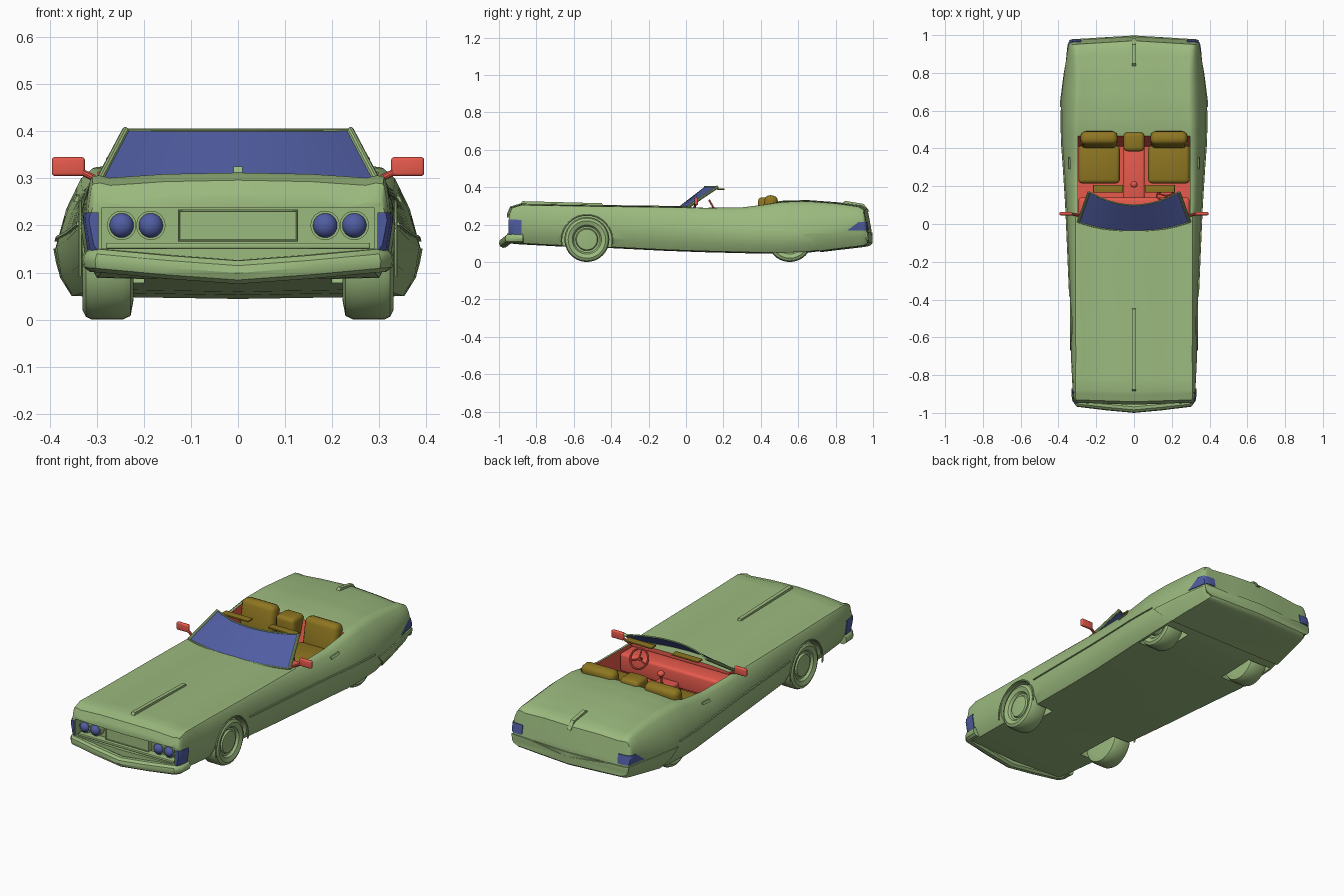
import bpy, bmesh
from math import sin, cos, pi, radians
from mathutils import Matrix, Vector

cube = bpy.data.objects.get("Cube")
if cube:
    bpy.data.objects.remove(cube)


def material(name, rgb):
    m = bpy.data.materials.new(name)
    m.use_nodes = True
    m.diffuse_color = (*rgb, 1)
    m.node_tree.nodes["Principled BSDF"].inputs["Base Color"].default_value = (*rgb, 1)
    return m


GREEN = material("sage green", (.33, .49, .21))
BLUE = material("glass blue", (.08, .11, .36))
RED = material("interior red", (.82, .105, .075))
GOLD = material("seat ochre", (.27, .18, .015))
parts = []


def finish(bm, name, mat):
    bmesh.ops.remove_doubles(bm, verts=bm.verts, dist=1e-5)
    bmesh.ops.recalc_face_normals(bm, faces=bm.faces)
    mesh = bpy.data.meshes.new(name)
    bm.to_mesh(mesh)
    bm.free()
    return add(name, mesh, mat)


def add(name, mesh, mat):
    mesh.materials.clear()
    mesh.materials.append(mat)
    obj = bpy.data.objects.new(name, mesh)
    bpy.context.collection.objects.link(obj)
    parts.append(obj)
    return obj


def grid(bm, rings, wrap_ring=False, wrap_all=False):
    rows = [[bm.verts.new(p) for p in ring] for ring in rings]
    n = len(rows[0])
    for i in range(len(rows) - (not wrap_all)):
        a, b = rows[i], rows[(i + 1) % len(rows)]
        for j in range(n - (not wrap_ring)):
            k = (j + 1) % n
            bm.faces.new((a[j], a[k], b[k], b[j]))
    return rows


def box(name, loc, size, mat, bevel=0, tilt=0):
    bm = bmesh.new()
    bmesh.ops.create_cube(bm, size=1)
    bmesh.ops.scale(bm, vec=size, verts=bm.verts)
    if bevel:
        bmesh.ops.bevel(bm, geom=bm.edges[:], offset=bevel, segments=3, profile=.5, affect='EDGES')
    bmesh.ops.transform(bm, matrix=Matrix.Translation(loc) @ Matrix.Rotation(radians(tilt), 4, 'X'), verts=bm.verts)
    return finish(bm, name, mat)


def prism(name, yz, lo, hi, mat):
    """Side outline extruded from x = lo to x = hi."""
    bm = bmesh.new()
    rows = grid(bm, [[(x, y, z) for y, z in yz] for x in (lo, hi)], wrap_ring=True)
    for row in rows:
        bm.faces.new(row)
    return finish(bm, name, mat)


def tube(name, pts, radius, mat, closed=False):
    cu = bpy.data.curves.new(name, 'CURVE')
    cu.dimensions, cu.bevel_depth, cu.bevel_resolution = '3D', radius, 3
    cu.use_fill_caps = True
    sp = cu.splines.new('POLY')
    sp.points.add(len(pts) - 1)
    sp.use_cyclic_u = closed
    for p, co in zip(sp.points, pts):
        p.co = (*co, 1)
    tmp = bpy.data.objects.new(name, cu)
    mesh = bpy.data.meshes.new_from_object(tmp)
    bpy.data.objects.remove(tmp)
    return add(name, mesh, mat)


def rod(name, loc, radius, depth, axis, mat, segs=32):
    bm = bmesh.new()
    bmesh.ops.create_cone(bm, cap_ends=True, segments=segs, radius1=radius, radius2=radius, depth=depth)
    turn = Vector((0, 0, 1)).rotation_difference(Vector(axis)).to_matrix().to_4x4()
    bmesh.ops.transform(bm, matrix=Matrix.Translation(loc) @ turn, verts=bm.verts)
    return finish(bm, name, mat)


def ball(name, loc, scale, mat):
    bm = bmesh.new()
    bmesh.ops.create_uvsphere(bm, u_segments=24, v_segments=12, radius=1)
    bmesh.ops.transform(bm, matrix=Matrix.Translation(loc) @ Matrix.Diagonal((*scale, 1)), verts=bm.verts)
    return finish(bm, name, mat)


def boolean(obj, cutter, op, mat=GREEN):
    mod = obj.modifiers.new("cut", 'BOOLEAN')
    mod.operation, mod.object, mod.solver = op, cutter, 'EXACT'
    deps = bpy.context.evaluated_depsgraph_get()
    deps.update()
    mesh = bpy.data.meshes.new_from_object(obj.evaluated_get(deps))
    obj.modifiers.clear()
    obj.data = mesh
    parts.remove(cutter)
    bpy.data.objects.remove(cutter)
    mesh.materials.clear()
    mesh.materials.append(mat)
    mesh.polygons.foreach_set("material_index", [0] * len(mesh.polygons))


# Body shell: y, top half width, widest half width, top z, widest z, bottom z
STATIONS = [
    (-.945, .303, .314, .25, .21, .125), (-.93, .308, .32, .288, .21, .105),
    (-.88, .31, .325, .304, .21, .10), (-.7, .308, .334, .301, .2, .09),
    (-.4, .31, .338, .296, .195, .08), (-.1, .31, .352, .292, .18, .065),
    (.1, .31, .362, .288, .17, .058), (.3, .31, .376, .29, .16, .053),
    (.42, .31, .385, .305, .155, .05), (.52, .31, .388, .32, .15, .05),
    (.65, .305, .386, .323, .155, .055), (.8, .303, .37, .312, .18, .075),
    (.92, .31, .352, .295, .215, .09), (.95, .318, .347, .278, .21, .095),
    (.962, .32, .342, .215, .19, .1), (.972, .315, .335, .16, .13, .108)]


def section(y, wt, wm, zt, zm, zb):
    d, h = wm - wt, zm - zt
    half = [(0, zt + .008), (.5 * wt, zt + .005), (.88 * wt, zt - .003), (.95 * wt, zt + .002), (wt, zt),
            (wt + .3 * d, zt + .12 * h), (wt + .7 * d, zt + .5 * h), (wm, zm),
            (wm - .01, zm + .6 * (zb - zm)), (wm - .035, zb), (.5 * wm, zb - .003), (0, zb - .006)]
    loop = half + [(-x, z) for x, z in half[-2:0:-1]]
    k = (.012 if y < 0 else .02) * min(1, max(0, (abs(y) - .75) / .2)) * (1 if y > 0 else -1)
    return [(x, y + k * (1 - abs(x) / .33), z) for x, z in loop]


bm = bmesh.new()
rings = []
for a, b in zip(STATIONS, STATIONS[1:]):
    for t in (0, 1 / 3, 2 / 3):
        rings.append(section(*[p + (q - p) * t for p, q in zip(a, b)]))
rings.append(section(*STATIONS[-1]))
rows = grid(bm, rings, wrap_ring=True)
for row in (rows[0], rows[-1]):
    hub = bm.verts.new((row[0].co + row[11].co) / 2)
    for j in range(len(row)):
        bm.faces.new((row[j], row[(j + 1) % len(row)], hub))
body = finish(bm, "body", GREEN)
solid = body.data.copy()


def plate(name, yz, lo, hi, grow, mat):
    """Raised patch that follows the body surface."""
    mesh = solid.copy()
    for v, n in zip(mesh.vertices, [v.normal.copy() for v in solid.vertices]):
        v.co += n * grow
    boolean(add(name, mesh, mat), prism("cutter", yz, lo, hi, mat), 'INTERSECT', mat)


# Openings: cockpit, wheel wells, grille recess
boolean(body, prism("cutter", [(.03, .13), (.41, .13), (.47, .33), (.47, .5), (.03, .5)], -.297, .297, RED), 'DIFFERENCE')
boolean(body, box("cutter", (0, -.95, .194), (.58, .1, .086), GREEN), 'DIFFERENCE')
for s in (1, -1):
    boolean(body, rod("cutter", (s * .3, -.53, .115), .133, .2, (1, 0, 0), GREEN, 48), 'DIFFERENCE')
    boolean(body, rod("cutter", (s * .27, .555, .115), .125, .14, (1, 0, 0), GREEN, 48), 'DIFFERENCE')

# Cabin lining: every cut face inside the cockpit opening
body.data.materials.append(RED)
for p in body.data.polygons:
    x, y, z = p.center
    outer_skin = p.normal.z > .8 and z > .2
    rear_well = y > .43 and z < .19
    if abs(x) < .2975 and .02 < y < .48 and z > .125 and not (outer_skin or rear_well):
        p.material_index = 1

# Bumpers and centre ridges
half = [(.306, -.87, .126), (.304, -.925, .126), (.29, -.945, .125), (.15, -.96, .112)]
tube("front_bumper", half + [(0, -.974, .101)] + [(-x, y, z) for x, y, z in half[::-1]], .026, GREEN)
plate("rear_bumper", [(.62, .15), (1.05, .16), (1.05, .08), (.72, .05)], -.5, .5, .006, GREEN)
prism("hood_ridge", [(-.89, .30), (-.875, .325), (-.45, .314), (-.44, .29)], -.01, .01, GREEN)
prism("trunk_ridge", [(.83, .31), (.85, .327), (.95, .31), (.982, .27), (.9, .27)], -.01, .01, GREEN)

# Grille
box("grille_panel", (0, -.91, .2), (.25, .03, .064), GREEN)
tube("grille_frame", [(x, -.927, z) for x, z in ((-.125, .168), (.125, .168), (.125, .232), (-.125, .232))], .003, GREEN, True)
box("grille_strip", (0, -.92, .157), (.56, .04, .012), GREEN, .003)

# Wheel outline: radius, x
TYRE = [(0, .322), (.055, .318), (.06, .308), (.07, .31), (.078, .322), (.1, .33), (.114, .323),
        (.12, .31), (.12, .245), (.112, .228), (.08, .222), (0, .235)]
for s, side in ((1, "left"), (-1, "right")):
    for end, y in (("front", -.53), ("rear", .555)):
        bm = bmesh.new()
        turns = [2 * pi * i / 40 for i in range(40)]
        grid(bm, [[(s * x, y + r * cos(t), .12 + r * sin(t)) for r, x in TYRE] for t in turns], wrap_all=True)
        finish(bm, f"{end}_wheel_{side}", GREEN)
    arc = [radians(a) for a in range(-10, 191, 8)]
    tube(f"arch_trim_{side}", [(s * .335, -.53 + .136 * cos(t), .115 + .136 * sin(t)) for t in arc], .004, GREEN)
    # Lamps
    for i, x in enumerate((.185, .247)):
        rod(f"lamp_bezel_{side}_{i}", (s * x, -.915, .2), .031, .03, (0, 1, 0), GREEN)
        ball(f"headlamp_{side}_{i}", (s * x, -.928, .2), (.026, .022, .026), BLUE)
    lo, hi = sorted((s * .296, s * .45))
    plate(f"corner_lamp_{side}", [(-1, .145), (-.88, .145), (-.88, .225), (-1, .23)], lo, hi, .004, BLUE)
    lo, hi = sorted((s * .28, s * .45))
    plate(f"tail_lamp_{side}", [(.86, .167), (.925, .215), (1.05, .215), (1.05, .167)], lo, hi, .004, BLUE)
    # Side trim and door handle
    lo, hi = sorted((s * .325, s * .45))
    plate(f"side_trim_{side}", [(-.385, .2), (.6, .166), (.6, .172), (-.385, .207)], lo, hi, .006, GREEN)
    plate(f"door_handle_{side}", [(.29, .25), (.355, .257), (.355, .267), (.29, .262)], lo, hi, .006, GREEN)
    # Door mirror
    box(f"door_mirror_{side}", (s * .36, .055, .325), (.07, .018, .04), RED, .006)
    tube(f"mirror_arm_{side}", [(s * .29, .045, .292), (s * .315, .05, .305), (s * .34, .055, .318)], .007, RED)
    # Seats and sun visor
    box(f"seat_cushion_{side}", (s * .185, .315, .19), (.22, .2, .09), GOLD, .02)
    box(f"seat_back_{side}", (s * .185, .444, .262), (.196, .072, .19), GOLD, .028, -10)
    box(f"sun_visor_{side}", (s * .137, .187, .39), (.158, .04, .008), GOLD, .002)

# Windscreen and frame
us = [i / 8 - 1 for i in range(17)]
base = [(.295 * u, -.04 + .05 * u * u, .294) for u in us]
top = [(.238 * u, .1 + .07 * u * u, .402) for u in us]
bm = bmesh.new()
grid(bm, [base, top])
finish(bm, "windscreen", BLUE)
tube("windscreen_frame", base + top[::-1], .004, GREEN, True)
for a, b, side in ((base[0], top[0], "right"), (base[-1], top[-1], "left")):
    tube(f"pillar_{side}", [a, b], .008, GREEN)

# Cabin
box("dashboard", (0, .085, .23), (.588, .11, .1), RED, .015)
box("console", (0, .26, .17), (.11, .32, .09), RED, .01)
box("centre_rest", (0, .435, .285), (.11, .1, .12), GOLD, .02)
tube("gear_lever", [(0, .2, .2), (0, .21, .275)], .005, RED)
ball("gear_knob", (0, .21, .275), (.018, .018, .016), RED)

# Steering wheel
hub = Vector((.17, .15, .285))
tilt = Matrix.Rotation(radians(-60), 3, 'X')
rim = [hub + tilt @ Vector((.05 * cos(2 * pi * i / 28), .05 * sin(2 * pi * i / 28), 0)) for i in range(28)]
tube("steering_wheel", rim, .005, RED, True)
for i in (2, 12, 21):
    tube(f"steering_spoke_{i}", [hub, rim[i]], .004, RED)
tube("steering_column", [hub, hub + tilt @ Vector((0, 0, -.07))], .009, RED)

# Shading
bpy.ops.object.select_all(action='DESELECT')
for obj in parts:
    obj.select_set(True)
bpy.context.view_layer.objects.active = body
bpy.ops.object.shade_smooth_by_angle(angle=radians(35))
